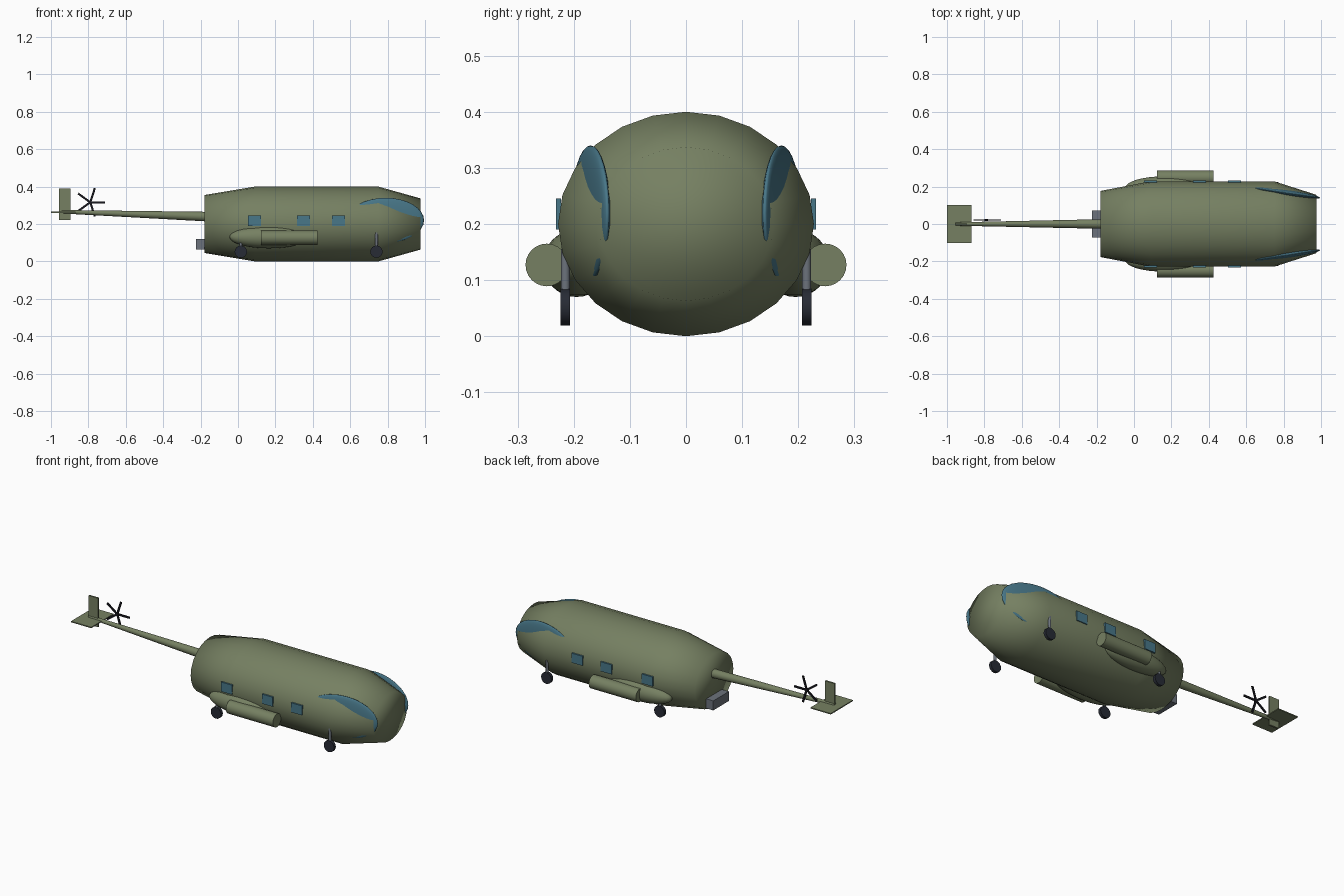
import bpy, bmesh, math
from mathutils import Matrix, Vector

if "Cube" in bpy.data.objects:
    bpy.data.objects.remove(bpy.data.objects["Cube"])


def material(name, rgb):
    m = bpy.data.materials.new(name)
    m.diffuse_color = (*rgb, 1)
    m.use_nodes = True
    m.node_tree.nodes["Principled BSDF"].inputs["Base Color"].default_value = m.diffuse_color
    return m


OLIVE = material("olive paint", (0.18, 0.216, 0.122))
GLASS = material("blue glass", (0.065, 0.185, 0.25))
GREY = material("grey metal", (0.15, 0.17, 0.2))
RUBBER = material("dark rubber", (0.02, 0.024, 0.035))
BLACK = material("black blades", (0.009, 0.009, 0.013))


def finish(name, bm, mat, smooth=None):
    """Turn a bmesh into an object; smooth is an angle in degrees."""
    bmesh.ops.recalc_face_normals(bm, faces=bm.faces)
    me = bpy.data.meshes.new(name)
    bm.to_mesh(me)
    bm.free()
    me.materials.append(mat)
    ob = bpy.data.objects.new(name, me)
    bpy.context.collection.objects.link(ob)
    if smooth:
        bpy.ops.object.select_all(action='DESELECT')
        ob.select_set(True)
        bpy.context.view_layer.objects.active = ob
        bpy.ops.object.shade_smooth_by_angle(angle=math.radians(smooth))
    return ob


def box(name, lo, hi, mat):
    lo, hi = Vector(lo), Vector(hi)
    bm = bmesh.new()
    bmesh.ops.create_cube(bm, size=1, matrix=Matrix.Translation((lo + hi) / 2)
                          @ Matrix.Diagonal((*(hi - lo), 1)))
    return finish(name, bm, mat)


def rod(name, a, b, r1, r2, mat, sides=16):
    """Cylinder or cone running from a to b."""
    a, b = Vector(a), Vector(b)
    bm = bmesh.new()
    turn = Vector((0, 0, 1)).rotation_difference(b - a).to_matrix().to_4x4()
    bmesh.ops.create_cone(bm, cap_ends=True, segments=sides, radius1=r1, radius2=r2,
                          depth=(b - a).length, matrix=Matrix.Translation((a + b) / 2) @ turn)
    return finish(name, bm, mat, 40)


def ellipsoid(name, centre, radii, mat, turn=0, segs=32, rings=16):
    bm = bmesh.new()
    bmesh.ops.create_uvsphere(bm, u_segments=segs, v_segments=rings, radius=1,
                              matrix=Matrix.Translation(centre) @ Matrix.Rotation(turn, 4, 'Z')
                              @ Matrix.Diagonal((*radii, 1)))
    return finish(name, bm, mat, 180)


# Fuselage: elliptical sections along x, tapered at both ends
bm = bmesh.new()
rings = []
for x, s in [(-0.18, 0.775), (0.09, 1), (0.75, 1), (0.975, 0.685)]:
    rings.append([bm.verts.new((x, 0.228 * s * math.sin(i * math.tau / 24),
                                0.2 + 0.2 * s * math.cos(i * math.tau / 24)))
                  for i in range(24)])
for p, q in zip(rings, rings[1:]):
    for i in range(24):
        j = (i + 1) % 24
        bm.faces.new((p[i], p[j], q[j], q[i]))
bm.faces.new(rings[0])
bm.faces.new(rings[-1])
finish("fuselage", bm, OLIVE, 180)

# Parts repeated on both sides
for side, s in (("left", 1), ("right", -1)):
    # Cockpit glazing: thin angled lens breaking out of the nose
    ellipsoid(f"cockpit_window_{side}", (0.79, s * 0.17, 0.22), (0.207, 0.018, 0.12),
              GLASS, turn=-s * 0.147)
    # Cabin windows
    for k, x in enumerate((0.0875, 0.35, 0.5375)):
        ya, yb = sorted((s * 0.2225, s * 0.232))
        box(f"cabin_window_{side}_{k + 1}", (x - 0.035, ya, 0.19), (x + 0.035, yb, 0.245), GLASS)
    # Sponson and external fuel tank
    ellipsoid(f"sponson_{side}", (0.165, s * 0.195, 0.13), (0.21, 0.06, 0.06), OLIVE)
    rod(f"fuel_tank_{side}", (0.122, s * 0.248, 0.127), (0.424, s * 0.248, 0.127),
        0.038, 0.038, OLIVE, 24)
    # Landing gear
    for pos, x in (("rear", 0.015), ("front", 0.74)):
        rod(f"{pos}_wheel_{side}", (x, s * 0.207, 0.052), (x, s * 0.224, 0.052),
            0.033, 0.033, RUBBER)
        rod(f"{pos}_strut_{side}", (x, s * 0.215, 0.05), (x, s * 0.215, 0.155),
            0.008, 0.008, GREY, 12)

# Rear loading ramp
box("rear_ramp", (-0.225, -0.072, 0.065), (-0.15, 0.072, 0.12), GREY)

# Tail boom, stabiliser and fin
rod("tail_boom", (-0.15, 0, 0.239), (-0.955, 0, 0.266), 0.026, 0.009, OLIVE)
box("stabiliser", (-1.0, -0.102, 0.26), (-0.87, 0.102, 0.266), OLIVE)
box("tail_fin", (-0.956, -0.005, 0.222), (-0.895, 0.005, 0.39), OLIVE)

# Tail rotor: five flat blades around a small hub
bm = bmesh.new()
for k in range(5):
    bmesh.ops.create_cube(bm, size=1, matrix=Matrix.Translation((-0.79, 0.022, 0.316))
                          @ Matrix.Rotation(-k * math.tau / 5, 4, 'Y')
                          @ Matrix.Translation((0.04, 0, 0))
                          @ Matrix.Diagonal((0.08, 0.006, 0.011, 1)))
finish("tail_rotor_blades", bm, BLACK)
rod("tail_rotor_hub", (-0.79, 0.016, 0.316), (-0.79, 0.027, 0.316), 0.01, 0.01, BLACK, 12)
